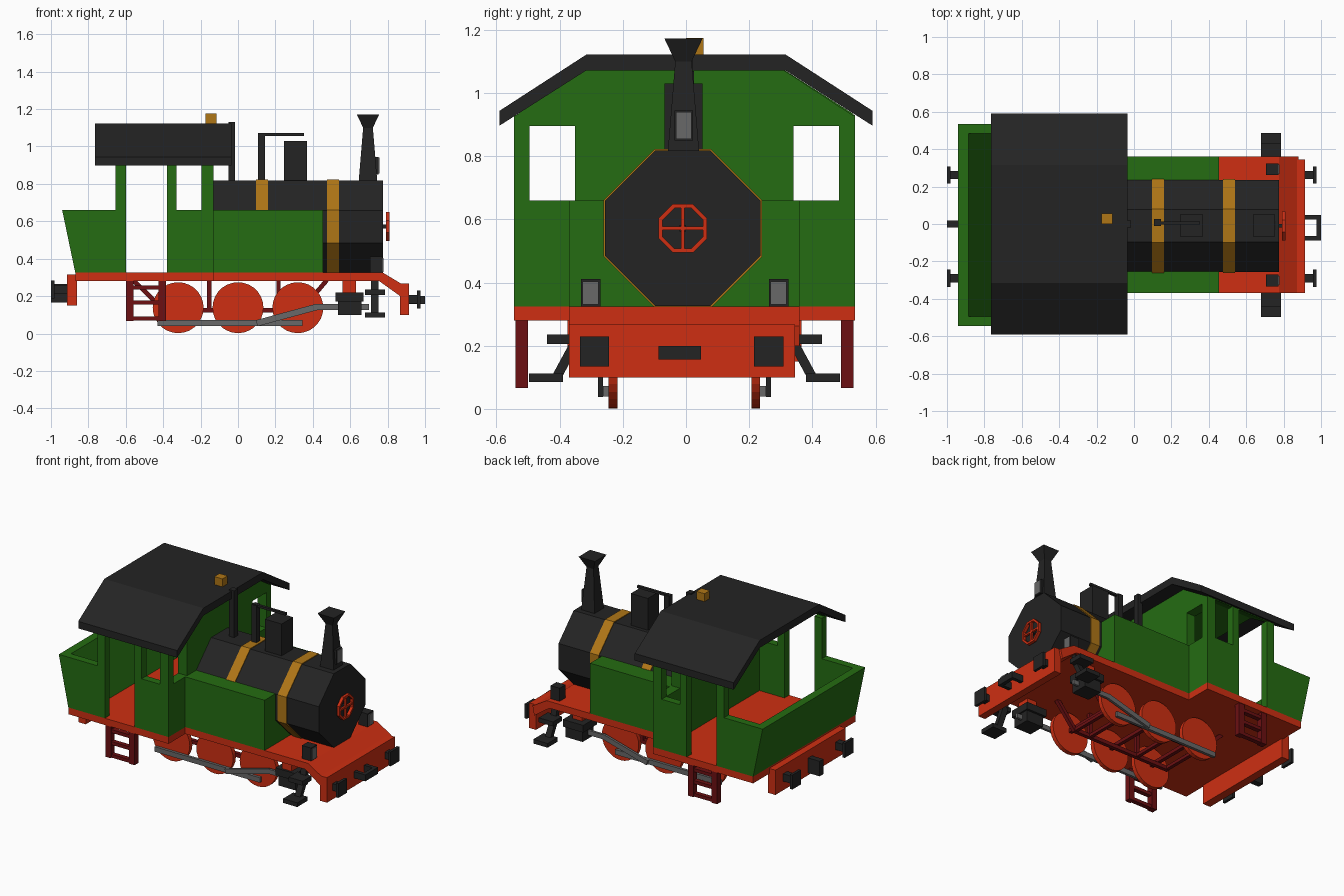
import bpy, bmesh, math
from mathutils import Vector

if "Cube" in bpy.data.objects:
    bpy.data.objects.remove(bpy.data.objects["Cube"])

CY = -0.005  # centre line of the engine


def material(name, r, g, b):
    m = bpy.data.materials.new(name)
    m.diffuse_color = (r, g, b, 1)
    m.use_nodes = True
    m.node_tree.nodes["Principled BSDF"].inputs["Base Color"].default_value = m.diffuse_color
    return m


GREEN = material("green", 0.018, 0.15, 0.006)
RED = material("red", 0.62, 0.028, 0.006)
MAROON = material("dark red", 0.15, 0.005, 0.006)
BLACK = material("black", 0.017, 0.017, 0.017)
GOLD = material("gold", 0.43, 0.18, 0.008)
GREY = material("grey", 0.14, 0.14, 0.14)


def make(name, bm, mat):
    bmesh.ops.recalc_face_normals(bm, faces=bm.faces)
    me = bpy.data.meshes.new(name)
    bm.to_mesh(me)
    bm.free()
    me.materials.append(mat)
    ob = bpy.data.objects.new(name, me)
    bpy.context.collection.objects.link(ob)
    return ob


def prism(name, pts, axis, a, b, mat):
    """Extrude a profile: (y, z) points along x, or (x, z) points along y."""
    bm = bmesh.new()
    place = (lambda p, t: (t, p[0], p[1])) if axis == "x" else (lambda p, t: (p[0], t, p[1]))
    f = bm.faces.new([bm.verts.new(place(p, a)) for p in pts])
    ext = bmesh.ops.extrude_face_region(bm, geom=[f])
    d = Vector((b - a, 0, 0)) if axis == "x" else Vector((0, b - a, 0))
    bmesh.ops.translate(bm, vec=d, verts=[v for v in ext["geom"] if isinstance(v, bmesh.types.BMVert)])
    return make(name, bm, mat)


def box(name, x0, x1, y0, y1, z0, z1, mat):
    return prism(name, [(x0, z0), (x1, z0), (x1, z1), (x0, z1)], "y", y0, y1, mat)


def bar(name, axis, p, q, w, a, b, mat):
    """Straight bar between two profile points, with width w."""
    p, q = Vector(p), Vector(q)
    d = (q - p).normalized() * w / 2
    n = Vector((-d.y, d.x))
    return prism(name, [p + n, q + n, q - n, p - n], axis, a, b, mat)


def sides(y0, y1):
    """Yield a label and y range for each side of the engine."""
    yield "right", CY - y1, CY - y0
    yield "left", CY + y0, CY + y1


# Deck and buffer beams
box("cab_deck", -0.87, -0.13, CY - 0.54, CY + 0.54, 0.28, 0.325, RED)
box("front_deck", -0.13, 0.775, CY - 0.365, CY + 0.365, 0.28, 0.325, RED)
prism("sloped_deck", [(0.755, 0.28), (0.775, 0.325), (0.88, 0.262), (0.867, 0.20)], "y", CY - 0.365, CY + 0.365, RED)
box("front_beam", 0.865, 0.915, -0.37, 0.345, 0.10, 0.267, RED)
box("rear_beam", -0.915, -0.86, CY - 0.37, CY + 0.37, 0.15, 0.315, RED)

# Buffers and couplings
for yc in (-0.29, 0.262):
    box("front_buffer_rod", 0.91, 0.96, yc - 0.022, yc + 0.022, 0.16, 0.205, BLACK)
    box("front_buffer_plate", 0.957, 0.975, yc - 0.046, yc + 0.046, 0.135, 0.23, BLACK)
    box("rear_buffer_rod", -0.985, -0.91, yc - 0.022, yc + 0.022, 0.21, 0.26, BLACK)
    box("rear_buffer_plate", -1.0, -0.982, yc - 0.046, yc + 0.046, 0.187, 0.283, BLACK)
for y in (-0.075, 0.035):
    box("coupling_arm", 0.91, 0.98, y - 0.012, y + 0.012, 0.157, 0.2, BLACK)
box("coupling_bar", 0.975, 1.0, -0.087, 0.047, 0.157, 0.2, BLACK)
box("rear_coupling", -1.0, -0.91, -0.02, 0.02, 0.165, 0.265, BLACK)

# Rear bunker and cab sides
for tag, a, b in sides(0.49, 0.54):
    prism(tag + "_bunker_side", [(-0.87, 0.325), (-0.6, 0.325), (-0.6, 0.66), (-0.94, 0.66)], "y", a, b, GREEN)
    box(tag + "_rear_pillar", -0.655, -0.6, a, b, 0.66, 0.93, GREEN)
    box(tag + "_cab_panel", -0.38, -0.13, a, b, 0.325, 0.66, GREEN)
    box(tag + "_door_pillar", -0.38, -0.33, a, b, 0.66, 0.93, GREEN)
    box(tag + "_front_pillar", -0.195, -0.13, a, b, 0.66, 0.93, GREEN)
prism("bunker_back", [(-0.87, 0.325), (-0.74, 0.325), (-0.885, 0.66), (-0.94, 0.66)], "y", CY - 0.49, CY + 0.49, GREEN)

# Cab front wall with two window openings
box("cab_front_lower", -0.195, -0.13, CY - 0.49, CY + 0.49, 0.325, 0.66, GREEN)
half = [(0.346, 0.66), (0.346, 0.895), (0.54, 0.895), (0.54, 0.925), (0.315, 1.072)]
prism("cab_front_upper", [(CY + y, z) for y, z in half] + [(CY - y, z) for y, z in half[::-1]],
      "x", -0.195, -0.13, GREEN)

# Roof with green ceiling
over = [(0.59, 0.897), (0.59, 0.944), (0.315, 1.122)]
under = [(0.315, 1.072)]
ring = over + [(-y, z) for y, z in over[::-1]] + [(-y, z) for y, z in under] + under
prism("roof", ring, "x", -0.765, -0.035, BLACK)
ceil = [(0.53, 0.934), (0.315, 1.071), (-0.315, 1.071), (-0.53, 0.934)]
prism("ceiling", ceil + [(y, z - 0.007) for y, z in ceil[::-1]], "x", -0.655, -0.19, GREEN)
box("roof_whistle", -0.175, -0.115, 0.0, 0.055, 1.12, 1.175, GOLD)

# Side tanks and boiler
box("water_tank", -0.13, 0.455, CY - 0.365, CY + 0.365, 0.325, 0.66, GREEN)


def octagon(h, c, zc=0.572, yc=-0.01):
    pts = [(h, -c), (h, c), (c, h), (-c, h), (-h, c), (-h, -c), (-c, -h), (c, -h)]
    return [(yc + y, zc + z) for y, z in pts]


prism("boiler", octagon(0.246, 0.087), "x", -0.13, 0.775, BLACK)
for x in (0.095, 0.475):
    prism("boiler_band", octagon(0.251, 0.089), "x", x, x + 0.065, GOLD)

# Smokebox door wheel
bm = bmesh.new()
loops = [[bm.verts.new((x, y, z)) for y, z in octagon(r, r * 0.414)]
         for x, r in ((0.79, 0.077), (0.81, 0.077), (0.81, 0.064), (0.79, 0.064))]
for k in range(4):
    p, q = loops[k], loops[(k + 1) % 4]
    for i in range(8):
        bm.faces.new((p[i], p[(i + 1) % 8], q[(i + 1) % 8], q[i]))
make("door_wheel_rim", bm, RED)
box("door_wheel_spoke", 0.793, 0.807, -0.08, 0.06, 0.566, 0.578, RED)
box("door_wheel_spoke", 0.793, 0.807, -0.016, -0.004, 0.502, 0.642, RED)
box("door_wheel_hub", 0.77, 0.794, -0.02, 0.0, 0.562, 0.582, BLACK)

# Chimney: square sections of changing size
bm = bmesh.new()
rows = [[bm.verts.new((0.695 + s * i, -0.008 + s * j, z)) for i, j in ((-1, -1), (1, -1), (1, 1), (-1, 1))]
        for s, z in ((0.05, 0.81), (0.026, 1.1), (0.06, 1.172))]
for p, q in zip(rows, rows[1:]):
    for i in range(4):
        bm.faces.new((p[i], p[(i + 1) % 4], q[(i + 1) % 4], q[i]))
bm.faces.new(rows[0])
bm.faces.new(rows[-1])
make("chimney", bm, BLACK)

# Lamps
box("top_lamp", 0.70, 0.752, -0.036, 0.022, 0.85, 0.945, BLACK)
box("top_lamp_glass", 0.752, 0.757, -0.031, 0.017, 0.855, 0.94, GREY)
for yc in (-0.302, 0.293):
    box("deck_lamp", 0.705, 0.772, yc - 0.031, yc + 0.031, 0.325, 0.412, BLACK)
    box("deck_lamp_glass", 0.772, 0.777, yc - 0.025, yc + 0.025, 0.33, 0.404, GREY)

# Boiler fittings
box("steam_dome", 0.245, 0.37, -0.068, 0.052, 0.81, 1.03, BLACK)
box("pipe_post", 0.107, 0.145, -0.012, 0.026, 0.81, 1.07, BLACK)
box("pipe_bar", 0.107, 0.352, -0.004, 0.014, 1.057, 1.072, BLACK)
box("tall_pipe", -0.052, -0.015, -0.02, 0.02, 0.81, 1.13, BLACK)

# Wheels
for tag, a, b in sides(0.212, 0.24):
    for x in (-0.32, 0.0, 0.32):
        pts = [(x + 0.136 * math.cos(t * math.tau / 28), 0.138 + 0.136 * math.sin(t * math.tau / 28))
               for t in range(28)]
        prism(tag + "_wheel", pts, "y", a, b, RED)

# Rods and cylinders
for tag, a, b in sides(0.24, 0.258):
    box(tag + "_coupling_rod", -0.43, 0.345, a, b, 0.04, 0.073, GREY)
for tag, a, b in sides(0.258, 0.274):
    bar(tag + "_main_rod", "y", (0.10, 0.055), (0.425, 0.143), 0.034, a, b, GREY)
    box(tag + "_piston_rod", 0.41, 0.7, a, b, 0.126, 0.157, GREY)
for tag, a, b in sides(0.2, 0.345):
    box(tag + "_valve_chest", 0.52, 0.67, a, b, 0.172, 0.22, BLACK)
for tag, a, b in sides(0.215, 0.33):
    box(tag + "_cylinder", 0.535, 0.66, a, b, 0.10, 0.172, BLACK)
    box(tag + "_cylinder_mount", 0.56, 0.63, a, b - 0.03, 0.22, 0.285, RED)

# Front footsteps
for tag, a, b in sides(0.34, 0.435):
    box(tag + "_upper_footstep", 0.68, 0.785, a, b, 0.205, 0.235, BLACK)
for tag, a, b in sides(0.385, 0.492):
    box(tag + "_lower_footstep", 0.68, 0.785, a, b, 0.085, 0.113, BLACK)
for s in (-1, 1):
    bar("footstep_strap", "x", (CY + s * 0.33, 0.285), (CY + s * 0.345, 0.22), 0.03, 0.712, 0.752, BLACK)
    bar("footstep_strap", "x", (CY + s * 0.34, 0.22), (CY + s * 0.405, 0.1), 0.03, 0.712, 0.752, BLACK)

# Cab ladders
for tag, a, b in sides(0.495, 0.535):
    for x in (-0.6, -0.425):
        box(tag + "_ladder_post", x, x + 0.04, a, b, 0.067, 0.28, MAROON)
    for z in (0.07, 0.155, 0.235):
        box(tag + "_ladder_rung", -0.57, -0.41, a + 0.005, b - 0.005, z, z + 0.022, MAROON)

# Underframe
for tag, a, b in sides(0.14, 0.165):
    box(tag + "_frame_rail", -0.4, 0.34, a, b, 0.112, 0.137, MAROON)
    bar(tag + "_frame_brace", "y", (-0.56, 0.285), (-0.39, 0.12), 0.024, a, b, MAROON)
    bar(tag + "_frame_brace", "y", (0.475, 0.285), (0.335, 0.12), 0.024, a, b, MAROON)
    for x in (-0.165, 0.205):
        box(tag + "_frame_post", x, x + 0.023, a, b, 0.12, 0.285, MAROON)
for x in (-0.4, -0.165, 0.205, 0.32):
    box("frame_crossbar", x, x + 0.023, CY - 0.15, CY + 0.15, 0.114, 0.135, MAROON)
for x in (-0.32, 0.0, 0.32):
    box("axle", x - 0.012, x + 0.012, CY - 0.22, CY + 0.22, 0.137, 0.161, MAROON)
